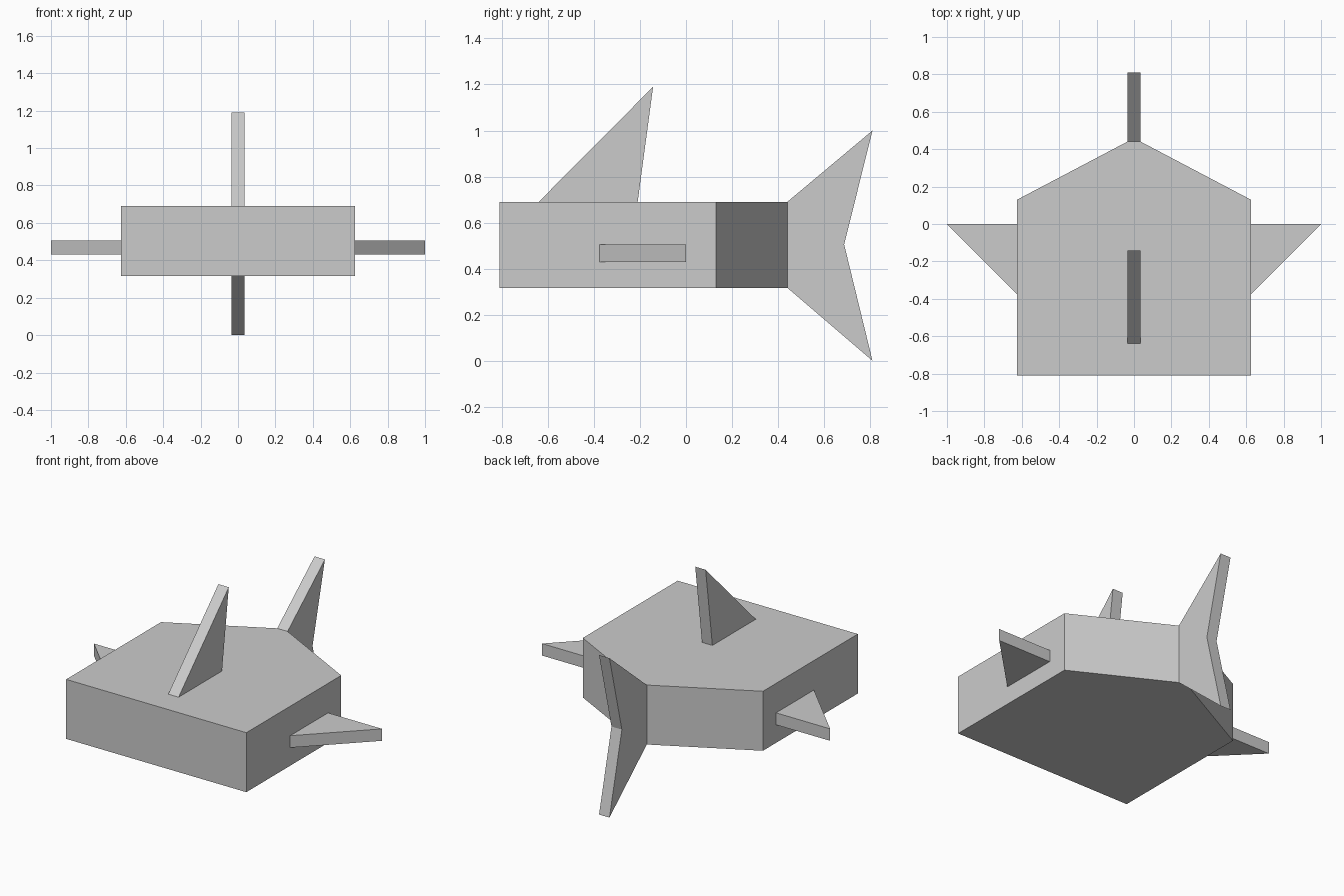
import bpy, bmesh
from mathutils import Vector

if "Cube" in bpy.data.objects:
    bpy.data.objects.remove(bpy.data.objects["Cube"])


def extruded(name, profile, axis, low, high):
    """Flat profile extruded from low to high along the 'x' or 'z' axis."""
    bm = bmesh.new()
    if axis == 'x':
        points, move = [(low, a, b) for a, b in profile], Vector((high - low, 0, 0))
    else:
        points, move = [(a, b, low) for a, b in profile], Vector((0, 0, high - low))
    face = bm.faces.new([bm.verts.new(p) for p in points])
    result = bmesh.ops.extrude_face_region(bm, geom=[face], use_keep_orig=True)
    bmesh.ops.translate(bm, vec=move,
                        verts=[g for g in result['geom'] if isinstance(g, bmesh.types.BMVert)])
    bmesh.ops.recalc_face_normals(bm, faces=bm.faces)
    mesh = bpy.data.meshes.new(name)
    bm.to_mesh(mesh)
    bm.free()
    obj = bpy.data.objects.new(name, mesh)
    bpy.context.collection.objects.link(obj)
    return obj


T = 0.036  # half thickness of the upright fins

# Broad body, tapering to a narrow edge at the back
half = [(0.625, -0.81), (0.625, 0.13), (T, 0.44)]
extruded("body", half + [(-x, y) for x, y in reversed(half)], 'z', 0.317, 0.69)

# Swept-back top fin
extruded("top_fin", [(-0.64, 0.69), (-0.21, 0.69), (-0.143, 1.19)], 'x', -T, T)

# Forked tail
extruded("tail_fin", [(0.44, 0.317), (0.81, 0.0), (0.687, 0.505), (0.81, 1.0), (0.44, 0.69)],
         'x', -T, T)

# Side fins, mirrored left and right
side = extruded("side_fins", [(0.625, -0.375), (1.0, 0.0), (0.625, 0.0)], 'z', 0.43, 0.505)
mirror = side.modifiers.new("mirror", 'MIRROR')
mirror.use_axis = (True, False, False)
